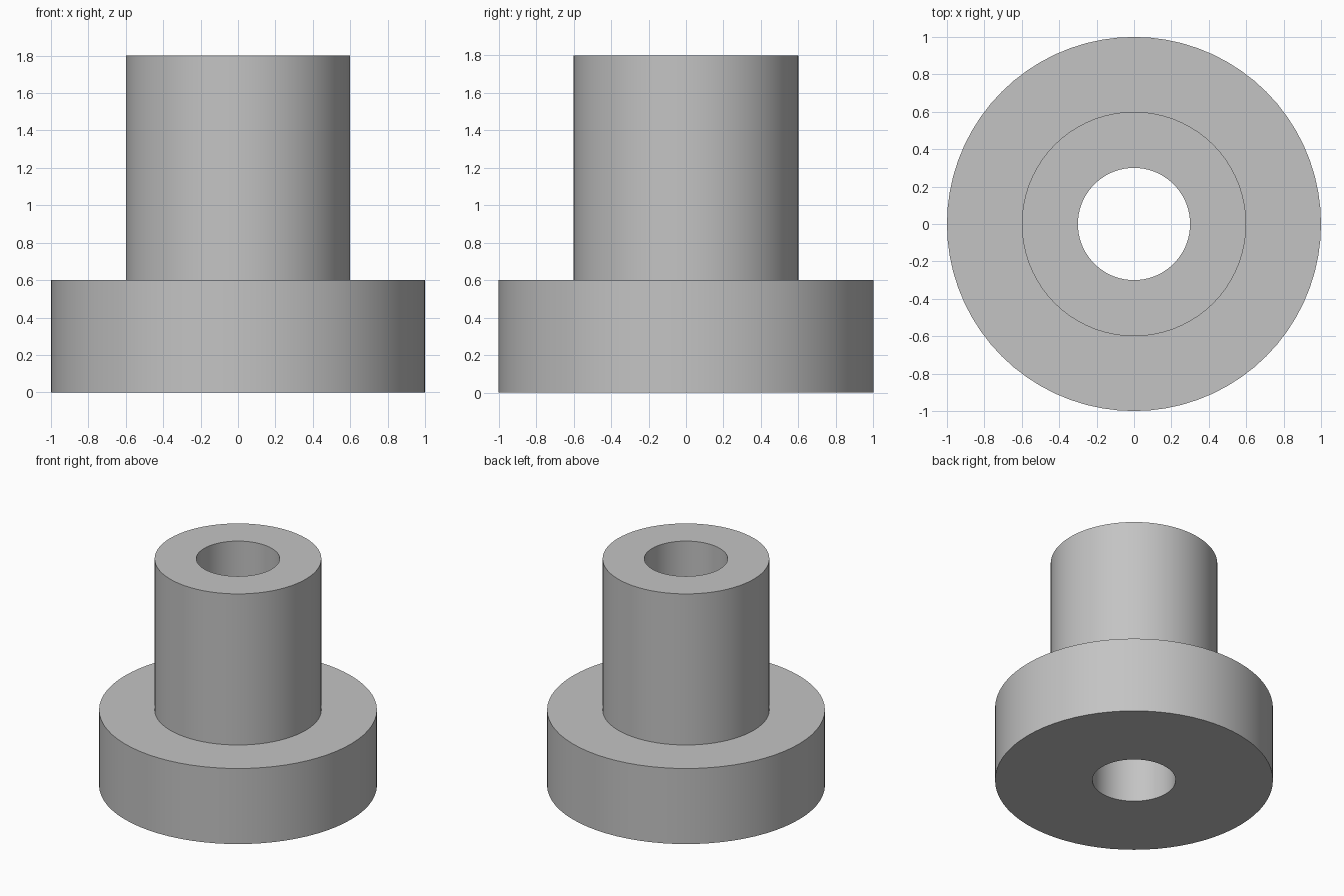
import bpy, bmesh, math

if "Cube" in bpy.data.objects:
    bpy.data.objects.remove(bpy.data.objects["Cube"])

SEGMENTS = 72

# Closed cross-section (radius, height): bore, wide flange, narrow sleeve
PROFILE = [(0.3, 0), (1, 0), (1, 0.6), (0.6, 0.6), (0.6, 1.8), (0.3, 1.8)]

grey = bpy.data.materials.new("light_grey")
grey.diffuse_color = (0.55, 0.55, 0.55, 1)
grey.use_nodes = True
grey.node_tree.nodes["Principled BSDF"].inputs["Base Color"].default_value = grey.diffuse_color

# Lathe the cross-section into one hollow flanged bushing
bm = bmesh.new()
rings = []
for radius, z in PROFILE:
    ring = []
    for i in range(SEGMENTS):
        a = 2 * math.pi * i / SEGMENTS
        ring.append(bm.verts.new((radius * math.cos(a), radius * math.sin(a), z)))
    rings.append(ring)
for k, low in enumerate(rings):
    high = rings[(k + 1) % len(rings)]
    for i in range(SEGMENTS):
        j = (i + 1) % SEGMENTS
        bm.faces.new((low[i], low[j], high[j], high[i]))
bmesh.ops.recalc_face_normals(bm, faces=bm.faces)

mesh = bpy.data.meshes.new("flanged_bushing")
bm.to_mesh(mesh)
bm.free()
mesh.materials.append(grey)
bushing = bpy.data.objects.new("flanged_bushing", mesh)
bpy.context.collection.objects.link(bushing)

# Smooth round walls, crisp rims
bpy.context.view_layer.objects.active = bushing
bushing.select_set(True)
bpy.ops.object.shade_smooth_by_angle(angle=math.radians(30))
